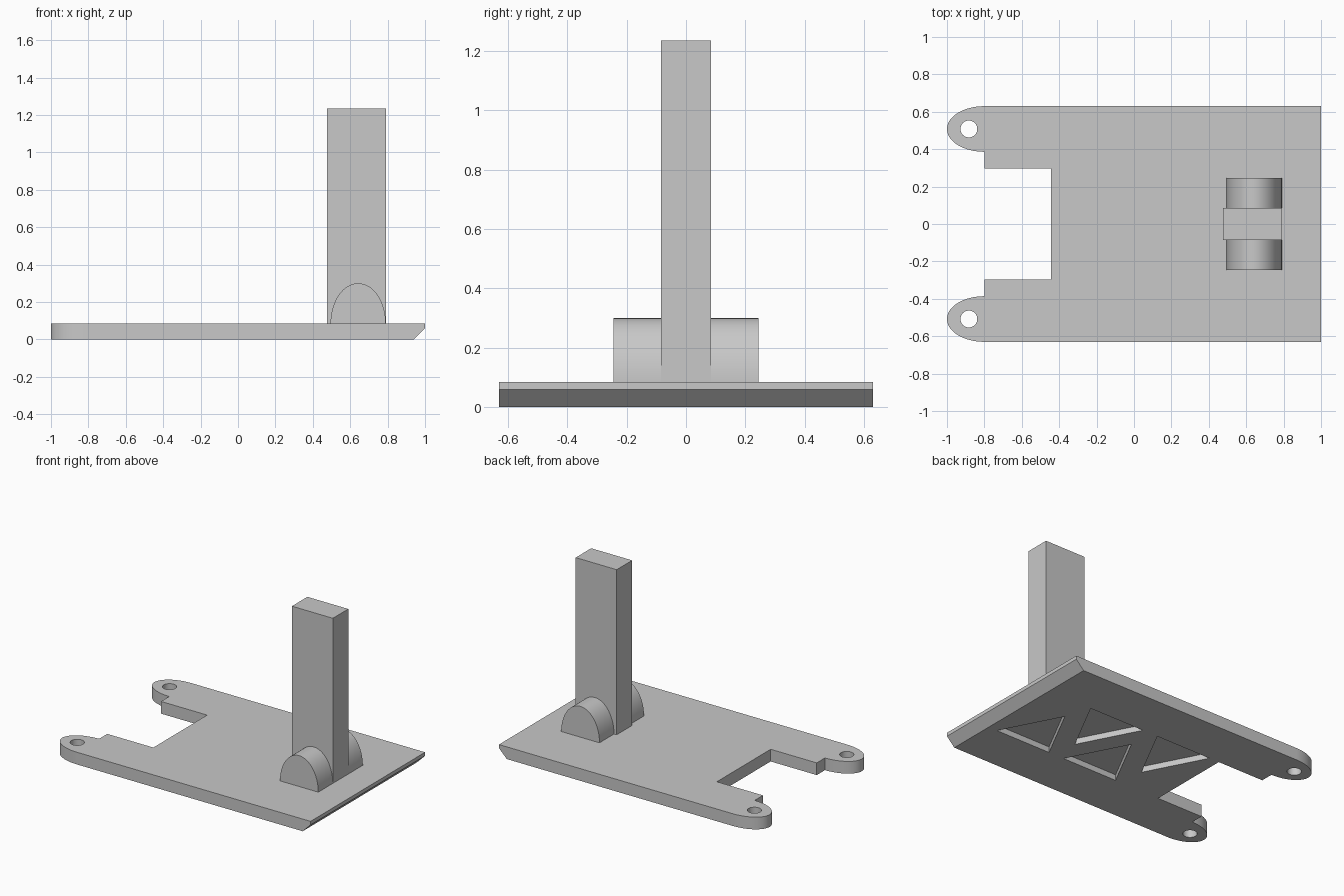
import bpy
import bmesh
from math import cos, sin, pi, radians

cube = bpy.data.objects.get("Cube")
if cube:
    bpy.data.objects.remove(cube, do_unlink=True)

grey = bpy.data.materials.new("plain grey")
grey.use_nodes = True
colour = (0.58, 0.58, 0.58, 1)
grey.diffuse_color = colour
grey.node_tree.nodes["Principled BSDF"].inputs["Base Color"].default_value = colour


def arc(cx, cy, rx, ry, start, end, steps):
    """Points along an elliptical arc, angles in degrees."""
    angles = [radians(start + (end - start) * i / steps) for i in range(steps + 1)]
    return [(cx + rx * cos(a), cy + ry * sin(a)) for a in angles]


def prism(name, profile, low, high, axis="z"):
    """Extrude a closed profile along z (profile in xy) or y (profile in xz)."""
    def place(p, d):
        return (p[0], p[1], d) if axis == "z" else (p[0], d, p[1])
    bm = bmesh.new()
    rings = [[bm.verts.new(place(p, d)) for p in profile] for d in (low, high)]
    for ring in rings:
        bm.faces.new(ring)
    n = len(profile)
    for i in range(n):
        j = (i + 1) % n
        bm.faces.new((rings[0][i], rings[0][j], rings[1][j], rings[1][i]))
    bmesh.ops.recalc_face_normals(bm, faces=bm.faces)
    mesh = bpy.data.meshes.new(name)
    bm.to_mesh(mesh)
    bm.free()
    mesh.materials.append(grey)
    obj = bpy.data.objects.new(name, mesh)
    bpy.context.collection.objects.link(obj)
    return obj


def activate(obj):
    bpy.ops.object.select_all(action="DESELECT")
    obj.select_set(True)
    bpy.context.view_layer.objects.active = obj


def smooth(obj):
    activate(obj)
    bpy.ops.object.shade_smooth_by_angle(angle=radians(30))


def cut(target, cutter):
    cutter.hide_render = True
    mod = target.modifiers.new("cut", "BOOLEAN")
    mod.operation = "DIFFERENCE"
    mod.solver = "EXACT"
    mod.object = cutter
    activate(target)
    bpy.ops.object.modifier_apply(modifier=mod.name)
    bpy.data.objects.remove(cutter, do_unlink=True)


# Base plate with two rounded prongs around a rear slot
thick = 0.085
half = [(1, 0.63)] + arc(-0.8, 0.508, 0.2, 0.122, 90, 270, 32)
half += [(-0.8, 0.296), (-0.445, 0.296)]
outline = half + [(x, -y) for x, y in reversed(half)]
plate = prism("base_plate", outline, 0, thick)

# Pin holes through the prongs
for side in (-1, 1):
    hole = arc(-0.883, side * 0.508, 0.045, 0.045, 0, 360, 32)[:-1]
    cut(plate, prism("hole_cutter", hole, -0.1, 0.2))

# Chamfer under the straight end
cut(plate, prism("chamfer_cutter", [(0.94, 0), (1.04, 0.1), (1.04, -0.1), (0.84, -0.1)],
                 -0.8, 0.8, "y"))

# Alternating triangular pockets in the underside
for i in range(4):
    cx = 0.66 - 0.272 * i
    flip = 1 if i % 2 == 0 else -1
    triangle = [(cx - 0.213, -0.295 * flip), (cx + 0.213, -0.295 * flip), (cx, 0.113 * flip)]
    cut(plate, prism("pocket_cutter", triangle, -0.1, 0.04))
smooth(plate)

# Upright post
prism("upright_post", [(0.475, 0.06), (0.79, 0.06), (0.79, 1.235), (0.475, 1.235)],
      -0.085, 0.085, "y")

# Arched lugs on both sides of the post
for name, low, high in (("front_lug", -0.245, -0.085), ("back_lug", 0.085, 0.245)):
    arch = [(0.495, 0.06)] + arc(0.6425, thick, 0.1475, 0.215, 180, 0, 32) + [(0.79, 0.06)]
    smooth(prism(name, arch, low, high, "y"))
